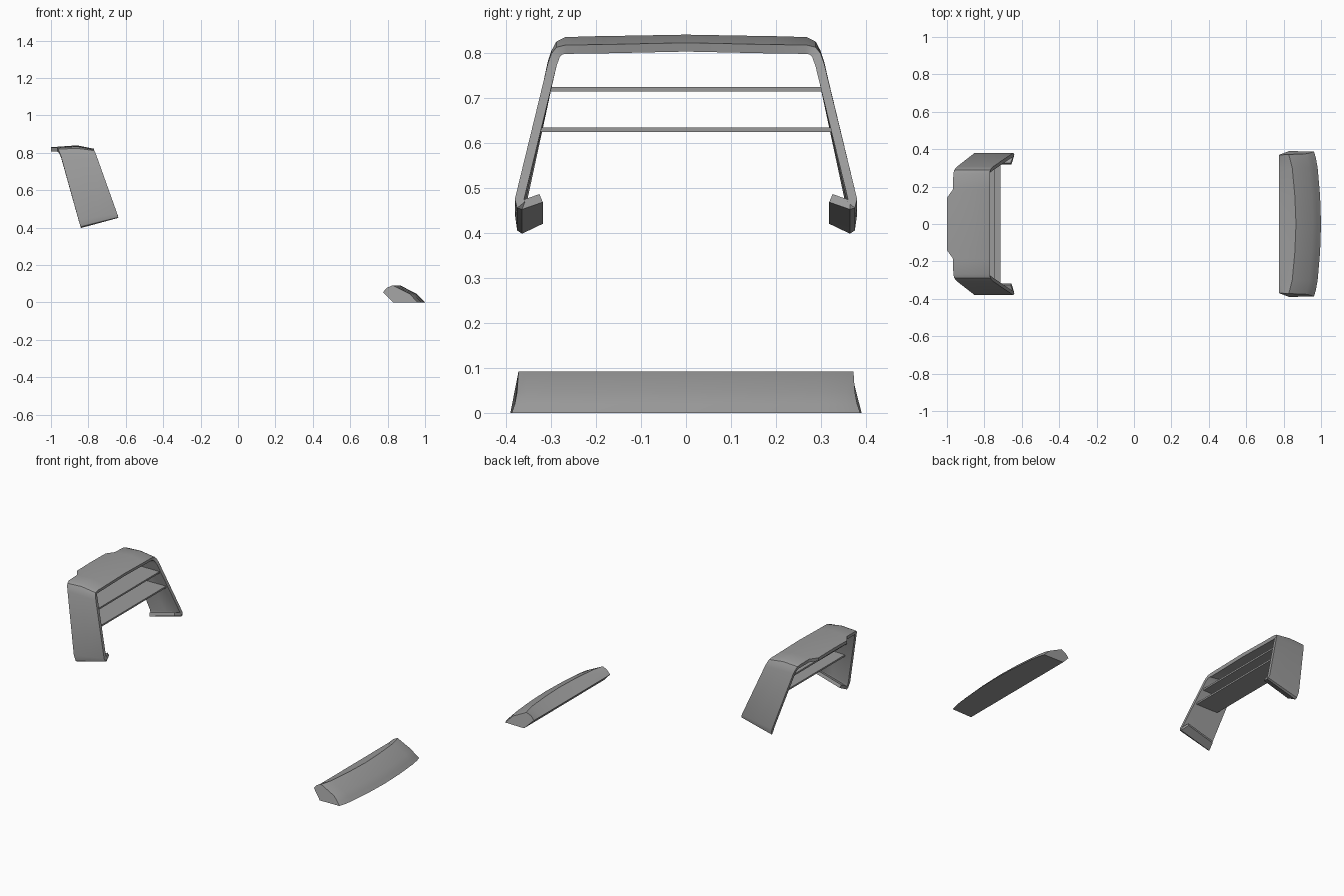
import bpy
import bmesh

if "Cube" in bpy.data.objects:
    bpy.data.objects.remove(bpy.data.objects["Cube"], do_unlink=True)

grey = bpy.data.materials.new("plain_grey")
grey.use_nodes = True
COLOUR = (0.33, 0.33, 0.33, 1)
grey.diffuse_color = COLOUR
grey.node_tree.nodes["Principled BSDF"].inputs["Base Color"].default_value = COLOUR


def loft(name, rows, closed=False, thickness=0.0, angle=0.45):
    """Skin rows of points; closed rows get end caps, open ones a thickness."""
    bm = bmesh.new()
    grid = [[bm.verts.new(p) for p in row] for row in rows]
    n = len(rows[0])
    for a, b in zip(grid, grid[1:]):
        for j in range(n if closed else n - 1):
            k = (j + 1) % n
            bm.faces.new((a[j], a[k], b[k], b[j]))
    if closed:
        bm.faces.new(grid[0])
        bm.faces.new(grid[-1])
        bmesh.ops.recalc_face_normals(bm, faces=bm.faces)
    mesh = bpy.data.meshes.new(name)
    bm.to_mesh(mesh)
    bm.free()
    mesh.materials.append(grey)
    obj = bpy.data.objects.new(name, mesh)
    bpy.context.collection.objects.link(obj)
    bpy.ops.object.select_all(action="DESELECT")
    bpy.context.view_layer.objects.active = obj
    obj.select_set(True)
    if thickness:
        solid = obj.modifiers.new("thickness", "SOLIDIFY")
        solid.thickness = thickness
        solid.offset = -1
        solid.use_even_offset = True
        bpy.ops.object.modifier_apply(modifier=solid.name)
    bpy.ops.object.shade_smooth_by_angle(angle=angle)
    return obj


def mirrored(half):
    """Continue rows from +y through the centre row to -y."""
    return half + [[(x, -y, z) for x, y, z in row] for row in reversed(half[:-1])]


# Rear frame: y, front x, front z, back x, back z, crown height at mid depth
frame_profile = [
    (0.318, -0.655, 0.468, -0.825, 0.420, 0),
    (0.364, -0.641, 0.452, -0.840, 0.398, 0),
    (0.375, -0.640, 0.455, -0.842, 0.405, 0),
    (0.380, -0.646, 0.475, -0.852, 0.440, 0),
    (0.307, -0.753, 0.775, -0.946, 0.780, 0),
    (0.299, -0.762, 0.798, -0.954, 0.802, 0.004),
    (0.288, -0.768, 0.812, -0.961, 0.819, 0.009),
    (0.268, -0.770, 0.817, -0.966, 0.826, 0.013),
    (0.185, -0.770, 0.818, -0.968, 0.828, 0.014),
    (0.140, -0.770, 0.819, -1.000, 0.828, 0.014),
    (0.000, -0.770, 0.822, -1.000, 0.830, 0.014),
]
frame_rows = []
for y, xf, zf, xb, zb, crown in frame_profile:
    xm = -0.86 if crown > 0.01 else (xf + xb) / 2
    frame_rows.append([(xf, y, zf), (xm, y, (zf + zb) / 2 + crown), (xb, y, zb)])
loft("rear_frame", mirrored(frame_rows), thickness=0.02)

# Two cross slats between the frame sides
for name, x0, x1, half, z in (("upper_slat", -0.885, -0.745, 0.306, 0.719),
                              ("lower_slat", -0.860, -0.715, 0.326, 0.629)):
    section = [(x0, z - 0.005), (x1, z - 0.005), (x1, z + 0.005), (x0, z + 0.005)]
    loft(name, [[(x, s * half, h) for x, h in section] for s in (1, -1)], closed=True)

# Front lip: bowed nose, ridge sweeping back at the ends, flared foot
lip_rows = []
for y, toe, ridge, back in ((0.375, 0.962, 0.826, 0.776), (0.355, 0.972, 0.832, 0.775),
                            (0.300, 0.982, 0.846, 0.775), (0.150, 0.995, 0.860, 0.775),
                            (0.000, 1.000, 0.866, 0.775)):
    end = 1 if y > 0.37 else 0
    lip_rows.append([
        (back, y - 0.005 * end, 0.055),
        (ridge - 0.03, y - 0.005 * end, 0.078),
        (ridge, y - 0.003 * end, 0.092),
        (toe - 0.045, y, 0.046),
        (toe - 0.02, y + 0.005 * end, 0.02),
        (toe, y + 0.012 * end, 0.0),
        (0.83, y + 0.015 * end, 0.0),
    ])
loft("front_lip", mirrored(lip_rows), closed=True, angle=0.35)
